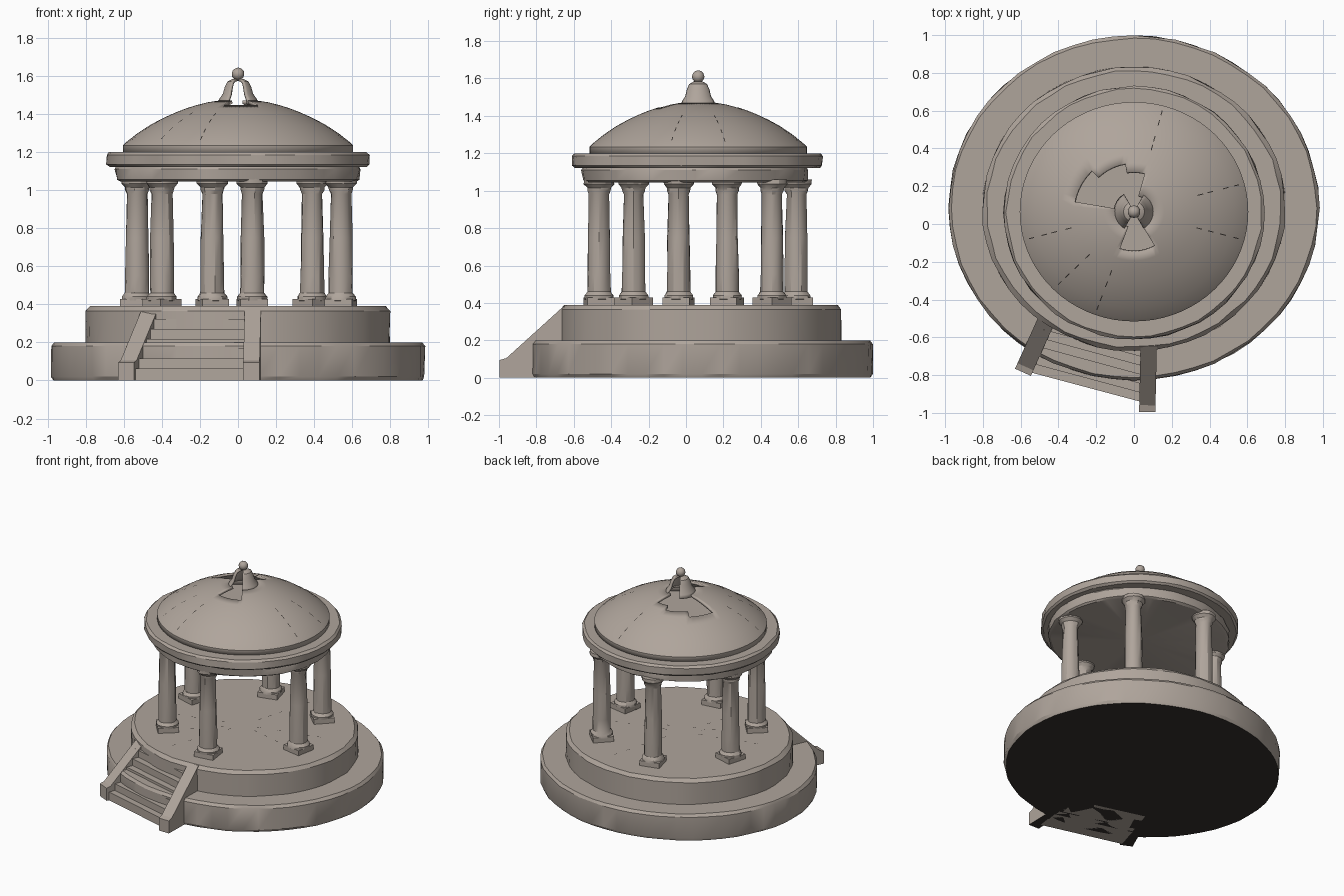
import bpy, bmesh, math, random
from mathutils import Vector, Matrix

random.seed(4)
if "Cube" in bpy.data.objects:
    bpy.data.objects.remove(bpy.data.objects["Cube"])


def material(name, rgb):
    m = bpy.data.materials.new(name)
    m.use_nodes = True
    m.diffuse_color = (*rgb, 1)
    m.node_tree.nodes["Principled BSDF"].inputs["Base Color"].default_value = (*rgb, 1)
    return m


STONE = material("weathered stone", (0.43, 0.375, 0.33))
DARK = material("dark soot", (0.035, 0.03, 0.026))


def finish(name, bm, mats=(STONE,), angle=28, loc=(0, 0, 0), thickness=0):
    bmesh.ops.recalc_face_normals(bm, faces=bm.faces)
    mesh = bpy.data.meshes.new(name)
    bm.to_mesh(mesh)
    bm.free()
    for m in mats:
        mesh.materials.append(m)
    ob = bpy.data.objects.new(name, mesh)
    bpy.context.collection.objects.link(ob)
    ob.location = loc
    if thickness:
        mod = ob.modifiers.new("shell", "SOLIDIFY")
        mod.thickness = thickness
        mod.offset = -1
    bpy.ops.object.select_all(action="DESELECT")
    ob.select_set(True)
    bpy.context.view_layer.objects.active = ob
    bpy.ops.object.shade_smooth_by_angle(angle=math.radians(angle))
    return ob


def lathe(profile, segs, sy=1.0, jitter=0.0):
    """Turn (radius, height) points around z, squashed along y and slightly worn."""
    bm = bmesh.new()
    rings = []
    for r, z in profile:
        ring = []
        for i in range(segs):
            a = math.tau * i / segs
            rr = r + random.uniform(-jitter, jitter) * (r > 0)
            ring.append(bm.verts.new((rr * math.cos(a), rr * math.sin(a) * sy, z)))
        rings.append(ring)
    for low, high in zip(rings, rings[1:]):
        for i in range(segs):
            j = (i + 1) % segs
            bm.faces.new((low[i], low[j], high[j], high[i]))
    bmesh.ops.remove_doubles(bm, verts=bm.verts, dist=1e-5)
    return bm


def cut_sectors(bm, sectors):
    """Delete faces whose centre lies in (start, end, radius at start, radius at end)."""
    gone = []
    for f in bm.faces:
        c = f.calc_center_median()
        a = math.degrees(math.atan2(c.y, c.x)) % 360
        for a0, a1, r0, r1 in sectors:
            if a0 < a < a1 and c.xy.length < r0 + (r1 - r0) * (a - a0) / (a1 - a0):
                gone.append(f)
                break
    bmesh.ops.delete(bm, geom=gone, context="FACES")


def soot_below(bm):
    bm.normal_update()
    bmesh.ops.recalc_face_normals(bm, faces=bm.faces)
    for f in bm.faces:
        if f.normal.z < -0.9:
            f.material_index = 1


def prism(bm, corners, z0, z1):
    """Upright block on four ground corners."""
    lo = [bm.verts.new((x, y, z0)) for x, y in corners]
    hi = [bm.verts.new((x, y, z1)) for x, y in corners]
    bm.faces.new(lo)
    bm.faces.new(hi)
    for i in range(4):
        j = (i + 1) % 4
        bm.faces.new((lo[i], lo[j], hi[j], hi[i]))


# Two round platforms
bm = lathe([(0, 0), (0.97, 0), (0.98, 0.02), (0.98, 0.18), (0.965, 0.2), (0, 0.2)], 56, 0.93, 0.004)
soot_below(bm)
finish("lower_platform", bm, (STONE, DARK), loc=(0, 0.085, 0))
bm = lathe([(0, 0.19), (0.80, 0.19), (0.802, 0.365), (0.78, 0.39), (0, 0.39)], 52, 0.938, 0.005)
finish("upper_platform", bm, loc=(0, 0.08, 0))

# Six columns with plinth and flared capital
SPOTS = [(0.075, -0.465), (0.54, -0.04), (0.39, 0.46), (-0.135, 0.59), (-0.53, 0.22), (-0.40, -0.28)]
SHAFT = [(0, 0.39), (0.078, 0.42), (0.078, 0.44), (0.063, 0.46), (0.062, 0.55), (0.060, 0.75),
         (0.054, 0.98), (0.062, 1.0), (0.064, 1.015), (0.082, 1.035), (0.082, 1.06), (0, 1.06)]
for n, (x, y) in enumerate(SPOTS):
    bm = lathe(SHAFT, 14, 1, 0.003)
    turn = Matrix.Rotation(math.atan2(y - 0.065, x), 3, "Z")
    h = 0.073
    square = [(turn @ Vector((u * h, v * h, 0))).xy for u, v in ((-1, -1), (1, -1), (1, 1), (-1, 1))]
    prism(bm, square, 0.385, 0.428)
    finish(f"column_{n + 1}", bm, loc=(x, y, 0))

# Round beam and cornice
bm = lathe([(0, 1.05), (0.62, 1.045), (0.638, 1.055), (0.645, 1.11), (0.63, 1.135), (0, 1.135)], 48, 0.94, 0.006)
finish("beam_ring", bm, loc=(0, 0.05, 0))
bm = lathe([(0, 1.122), (0.675, 1.122), (0.69, 1.135), (0.69, 1.185), (0.675, 1.2), (0, 1.2)], 48, 0.97, 0.005)
finish("cornice_ring", bm, loc=(0, 0.06, 0))

# Broken dome shell
DOME = [(0.605, 1.19), (0.605, 1.235), (0.59, 1.25), (0.53, 1.297), (0.46, 1.343), (0.39, 1.38),
        (0.32, 1.411), (0.27, 1.43), (0.22, 1.446), (0.16, 1.461), (0.09, 1.472)]
SQUASH, DOME_Y = 0.96, 0.065
bm = lathe(DOME, 72, SQUASH)
cut_sectors(bm, [(247, 303, 0.20, 0.20), (72, 168, 0.20, 0.33)])
finish("dome", bm, loc=(0, DOME_Y, 0), thickness=0.018)

# Open finial on two legs, with a ball
bm = lathe([(0.108, 1.455), (0.098, 1.48), (0.08, 1.505), (0.07, 1.54), (0.055, 1.57),
            (0.03, 1.583), (0, 1.587)], 36)
for a, b in ((243, 303), (62, 122)):
    cut_sectors(bm, [(a, b, 0.5, 0.5)])
finish("finial_legs", bm, loc=(0, DOME_Y, 0), thickness=0.014)
bm = bmesh.new()
bmesh.ops.create_icosphere(bm, subdivisions=2, radius=0.034)
finish("finial_ball", bm, loc=(0, DOME_Y, 1.61), angle=50)

# Steps fanning slightly from top edge to bottom edge
TOP = Vector((-0.45, -0.47)), Vector((0.05, -0.61))
BOTTOM = Vector((-0.55, -0.785)), Vector((0.05, -0.945))
COUNT = 7
bm = bmesh.new()
for i in range(COUNT):
    t = (i + 1) / COUNT
    front = [a.lerp(b, t) for a, b in zip(TOP, BOTTOM)]
    back = [a.lerp(b, i / COUNT) + Vector((0.02, 0.08)) for a, b in zip(TOP, BOTTOM)]
    prism(bm, [front[0], front[1], back[1], back[0]], 0, 0.375 - i * 0.052)
finish("steps", bm)

# Sloping side walls of the steps
WALL = [(-0.12, 0), (-0.12, 0.388), (0.02, 0.388), (0.90, 0.105), (1.0, 0.095), (1.0, 0)]
for name, a, b, w in (("left_stair_wall", (0.078, -0.64), (0.07, -0.995), 0.043),
                      ("right_stair_wall", (-0.455, -0.49), (-0.588, -0.785), 0.046)):
    a, b = Vector(a), Vector(b)
    d = (b - a).normalized()
    side = Vector((-d.y, d.x)) * w
    bm = bmesh.new()
    loops = []
    for s in (-1, 1):
        loops.append([bm.verts.new((*(a.lerp(b, t) + side * s), z)) for t, z in WALL])
        bm.faces.new(loops[-1])
    for i in range(len(WALL)):
        j = (i + 1) % len(WALL)
        bm.faces.new((loops[0][i], loops[0][j], loops[1][j], loops[1][i]))
    soot_below(bm)
    finish(name, bm, (STONE, DARK), angle=20)


# Thin broken cracks running outward over the dome and the floor
def dash(bm, p, q, width=0.0025):
    side = (q - p).cross(Vector((0, 0, 1))).normalized() * width
    lift = Vector((0, 0, 0.003))
    bm.faces.new([bm.verts.new(v + lift) for v in (p - side, q - side, q + side, p + side)])


roof, floor = bmesh.new(), bmesh.new()
for deg in (15, 75, 195, 225, 250, 345):
    a = math.radians(deg)
    out = Vector((math.cos(a), math.sin(a) * SQUASH, 0))
    for (r0, z0), (r1, z1) in zip(DOME[2:8], DOME[3:8]):
        p, q = out * r0 + Vector((0, 0, z0)), out * r1 + Vector((0, 0, z1))
        s = random.uniform(0.05, 0.5)
        if r1 > 0.3:
            dash(roof, p.lerp(q, s), p.lerp(q, s + 0.45))
    for k in range(5):
        r = 0.1 + 0.11 * k + random.uniform(0, 0.05)
        dash(floor, out * r, out * (r + 0.03))
finish("dome_cracks", roof, (DARK,), loc=(0, DOME_Y, 0))
finish("floor_cracks", floor, (DARK,), loc=(0, DOME_Y, 0.39))
